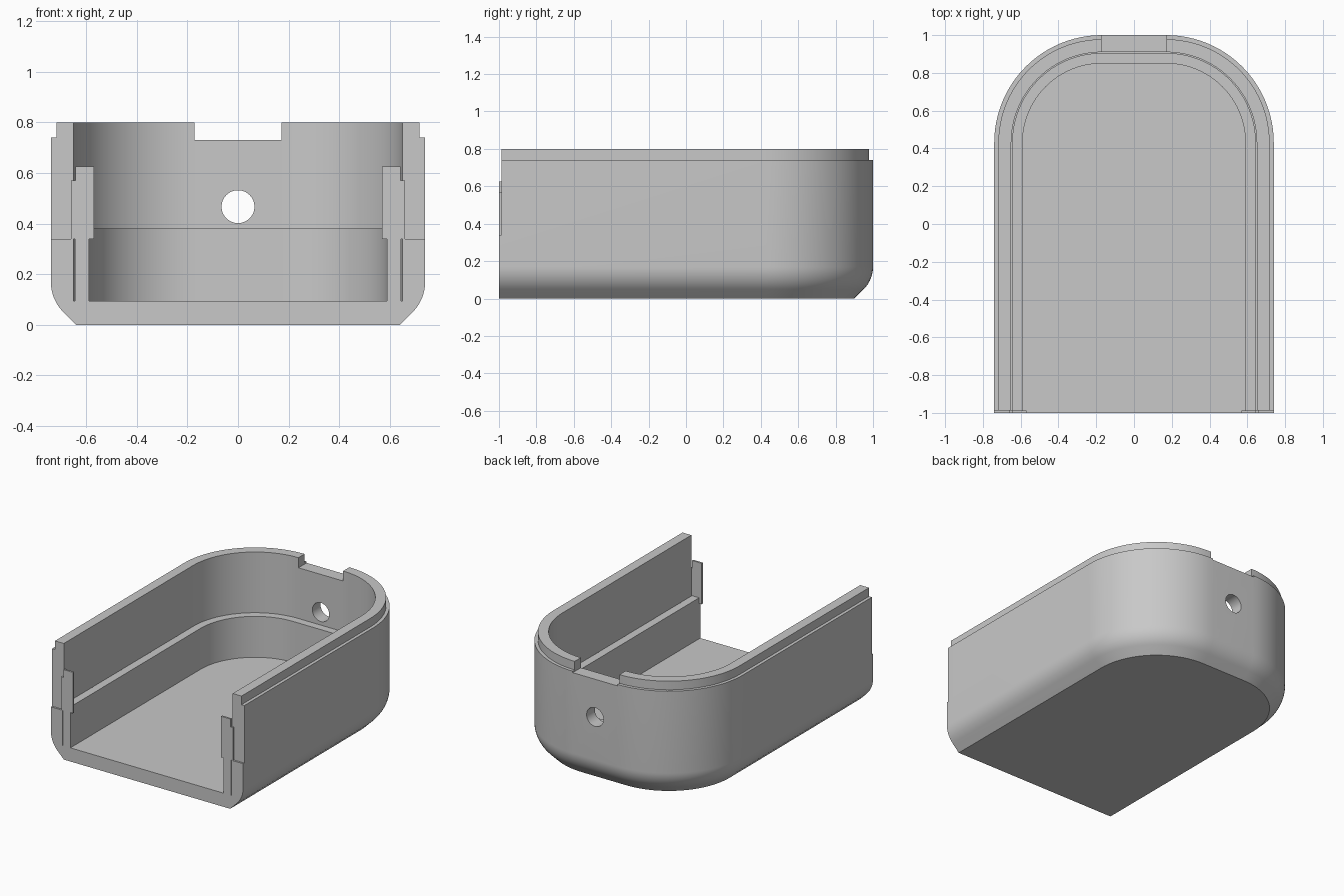
import bpy
import bmesh
from math import sin, cos, pi

if "Cube" in bpy.data.objects:
    bpy.data.objects.remove(bpy.data.objects["Cube"], do_unlink=True)

HALF_W, RADIUS, BACK, FRONT = 0.74, 0.57, 1.0, -1.0
STEP_Y = -0.987          # set-back wall ends
ARC = 24

grey = bpy.data.materials.new("light grey plastic")
grey.use_nodes = True
colour = (0.58, 0.58, 0.58, 1)
grey.diffuse_color = colour
grey.node_tree.nodes["Principled BSDF"].inputs["Base Color"].default_value = colour


def make_object(name, bm):
    bmesh.ops.recalc_face_normals(bm, faces=bm.faces)
    mesh = bpy.data.meshes.new(name)
    bm.to_mesh(mesh)
    bm.free()
    mesh.materials.append(grey)
    obj = bpy.data.objects.new(name, mesh)
    bpy.context.collection.objects.link(obj)
    return obj


def prism(name, outline, y0, y1):
    """Extrude an x-z outline along y."""
    bm = bmesh.new()
    face = bm.faces.new([bm.verts.new((x, y0, z)) for x, z in outline])
    new = bmesh.ops.extrude_face_region(bm, geom=[face])["geom"]
    verts = [v for v in new if isinstance(v, bmesh.types.BMVert)]
    bmesh.ops.translate(bm, verts=verts, vec=(0, y1 - y0, 0))
    return make_object(name, bm)


def u_path(inset):
    """U-shaped plan line, open at the front, inset from the outer wall."""
    r, cx, cy = RADIUS - inset, HALF_W - RADIUS, BACK - RADIUS
    turn = [i * pi / 2 / ARC for i in range(ARC + 1)]
    right = [(cx + r, FRONT)] + [(cx + r * cos(a), cy + r * sin(a)) for a in turn]
    return right + [(-x, y) for x, y in reversed(right)]


def rect(x0, x1, z0, z1):
    return [(x0, z0), (x1, z0), (x1, z1), (x0, z1)]


def cut(target, cutter):
    mod = target.modifiers.new("cut", "BOOLEAN")
    mod.operation = "DIFFERENCE"
    mod.solver = "EXACT"
    mod.object = cutter
    bpy.context.view_layer.objects.active = target
    bpy.ops.object.modifier_apply(modifier=mod.name)
    bpy.data.objects.remove(cutter, do_unlink=True)


# Wall section as (inset, height): chamfer, rounded edge, lip, slit, ledge, floor
R = 0.17
section = [(0.10, 0)]
section += [(R - R * cos(a), R - R * sin(a))
            for a in [pi / 4 * (1 - i / 10) for i in range(11)]]
section += [(0, 0.74), (0.022, 0.74), (0.022, 0.80), (0.09, 0.80),
            (0.09, 0.095), (0.095, 0.095), (0.095, 0.38), (0.15, 0.38), (0.15, 0.095)]

# Housing: sweep the section around the U and close bottom, floor and front
bm = bmesh.new()
rings = [[bm.verts.new((x, y, z)) for x, y in u_path(d)] for d, z in section]
for a, b in zip(rings, rings[1:]):
    for i in range(len(a) - 1):
        bm.faces.new((a[i], a[i + 1], b[i + 1], b[i]))
bm.faces.new(rings[0])
bm.faces.new(rings[-1])
bm.faces.new([r[0] for r in rings] + [r[-1] for r in reversed(rings)])
housing = make_object("housing", bm)

# Set-back wall ends, rear notch and round rear hole
cut(housing, prism("front_cutter", rect(-1, 1, 0.34, 1), -1.1, STEP_Y))
cut(housing, prism("notch_cutter", rect(-0.172, 0.172, 0.73, 1), 0.8, 1.1))
circle = [(0.065 * cos(i * pi / 24), 0.467 + 0.065 * sin(i * pi / 24)) for i in range(48)]
cut(housing, prism("hole_cutter", circle, 0.7, 1.1))

bpy.ops.object.select_all(action="DESELECT")
housing.select_set(True)
bpy.context.view_layer.objects.active = housing
bpy.ops.object.shade_smooth_by_angle(angle=pi / 6)

# Stepped tabs on the wall ends
tab = [(0.57, 0.34), (0.66, 0.34), (0.66, 0.57), (0.643, 0.57), (0.643, 0.625), (0.57, 0.625)]
for side, sign in (("left", 1), ("right", -1)):
    prism(side + "_tab", [(sign * x, z) for x, z in tab], FRONT, STEP_Y)
